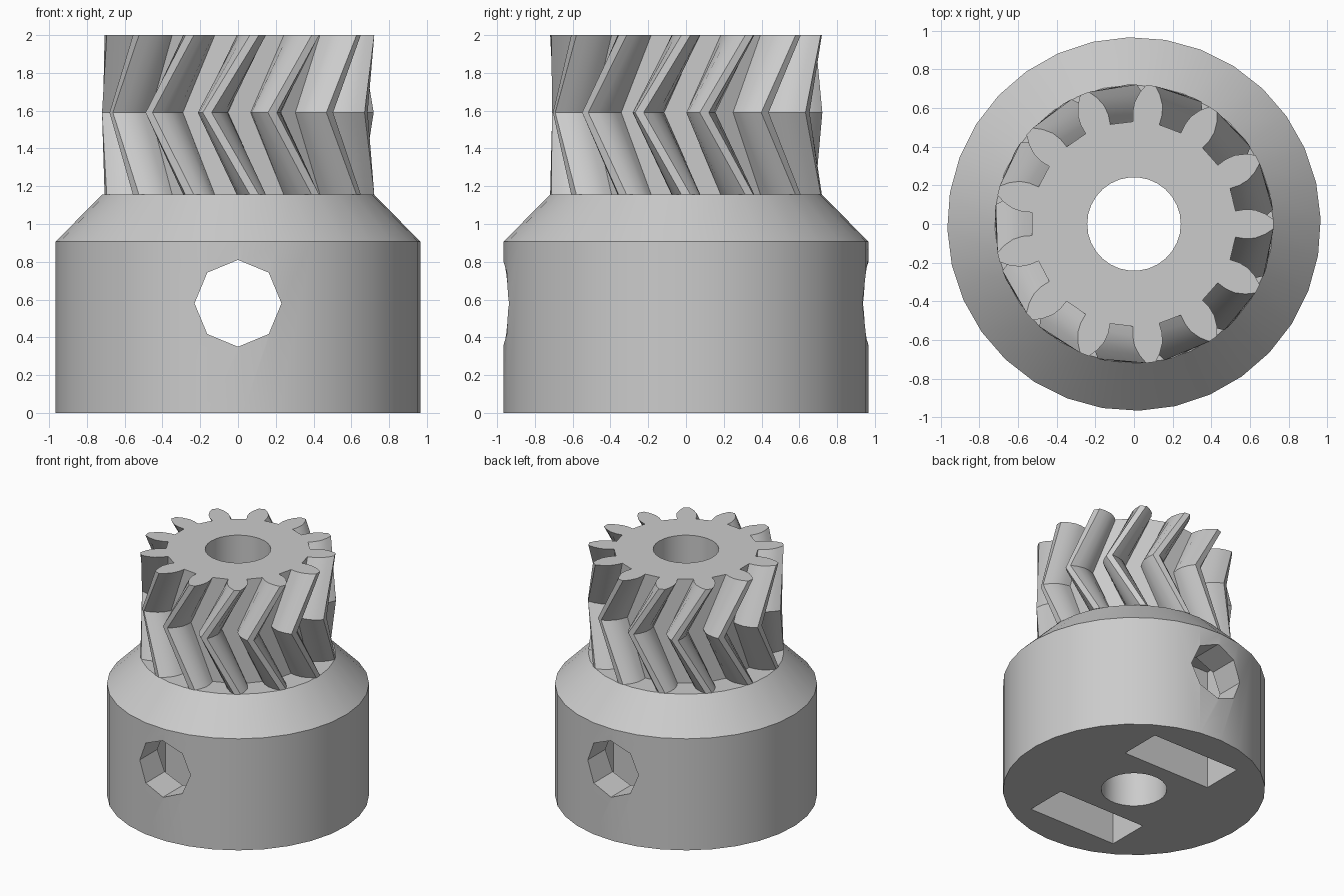
import bpy, bmesh, math
from mathutils import Matrix

if "Cube" in bpy.data.objects:
    bpy.data.objects.remove(bpy.data.objects["Cube"])

grey = bpy.data.materials.new("plain grey")
grey.diffuse_color = (0.6, 0.6, 0.6, 1)
grey.use_nodes = True
grey.node_tree.nodes["Principled BSDF"].inputs["Base Color"].default_value = grey.diffuse_color


def make_object(name, bm):
    bmesh.ops.recalc_face_normals(bm, faces=bm.faces)
    mesh = bpy.data.meshes.new(name)
    bm.to_mesh(mesh)
    bm.free()
    mesh.materials.append(grey)
    ob = bpy.data.objects.new(name, mesh)
    bpy.context.collection.objects.link(ob)
    return ob


def loft(name, rings):
    """Skin closed rings of equal length and cap both ends."""
    bm = bmesh.new()
    loops = [[bm.verts.new(p) for p in ring] for ring in rings]
    n = len(loops[0])
    for a, b in zip(loops, loops[1:]):
        for i in range(n):
            j = (i + 1) % n
            bm.faces.new((a[i], a[j], b[j], b[i]))
    bm.faces.new(loops[0][::-1])
    bm.faces.new(loops[-1])
    return make_object(name, bm)


def circle(r, z, n, start=0.0):
    return [(r * math.cos(start + math.tau * i / n),
             r * math.sin(start + math.tau * i / n), z) for i in range(n)]


def cut(ob, cutters):
    bpy.context.view_layer.objects.active = ob
    for c in cutters:
        mod = ob.modifiers.new("cut", 'BOOLEAN')
        mod.operation = 'DIFFERENCE'
        mod.solver = 'EXACT'
        mod.object = c
        bpy.ops.object.modifier_apply(modifier=mod.name)


# Collar: cylinder with a conical shoulder
start = math.radians(1.5)
collar = loft("collar", [circle(r, z, 32, start) for r, z in
                         ((0.966, 0), (0.966, 0.907), (0.72, 1.155))])

# Herringbone gear: one tooth flank (radius, half width), mirrored and repeated
TEETH = 13
FLANK = [(0.53, 0.068), (0.58, 0.076), (0.63, 0.073), (0.68, 0.053), (0.722, 0.024)]
tooth = [(r, -w) for r, w in FLANK] + [(r, w) for r, w in reversed(FLANK)]


def gear_ring(z, twist):
    pts = []
    for k in range(TEETH):
        for r, w in tooth:
            a = math.tau * k / TEETH + math.radians(twist) + math.asin(w / r)
            pts.append((r * math.cos(a), r * math.sin(a), z))
    return pts


gear = loft("herringbone_gear", [gear_ring(1.155, 0), gear_ring(1.59, -20), gear_ring(2.0, 0)])

# Cutters: shaft bore, octagonal screw hole, two nut slots open at the bottom
bore = loft("bore_cutter", [circle(0.242, -0.5, 30), circle(0.242, 2.5, 30)])
screw = loft("screw_hole_cutter", [circle(0.23, -1.5, 8), circle(0.23, 1.5, 8)])
screw.data.transform(Matrix.Translation((0, 0, 0.58)) @ Matrix.Rotation(math.pi / 2, 4, 'X'))
slots = []
for side in (-1, 1):
    bm = bmesh.new()
    bmesh.ops.create_cube(bm, size=1, matrix=Matrix.Translation((0, side * 0.54, 0.44))
                          @ Matrix.Diagonal((0.79, 0.34, 1.08, 1)))
    slots.append(make_object("nut_slot_cutter", bm))

cut(collar, [bore, screw] + slots)
cut(gear, [bore])
for c in [bore, screw] + slots:
    bpy.data.objects.remove(c)

# Smooth the round walls, keep the edges crisp
for ob in (collar, gear):
    bpy.ops.object.select_all(action='DESELECT')
    ob.select_set(True)
    bpy.context.view_layer.objects.active = ob
    bpy.ops.object.shade_smooth_by_angle(angle=math.radians(28))
